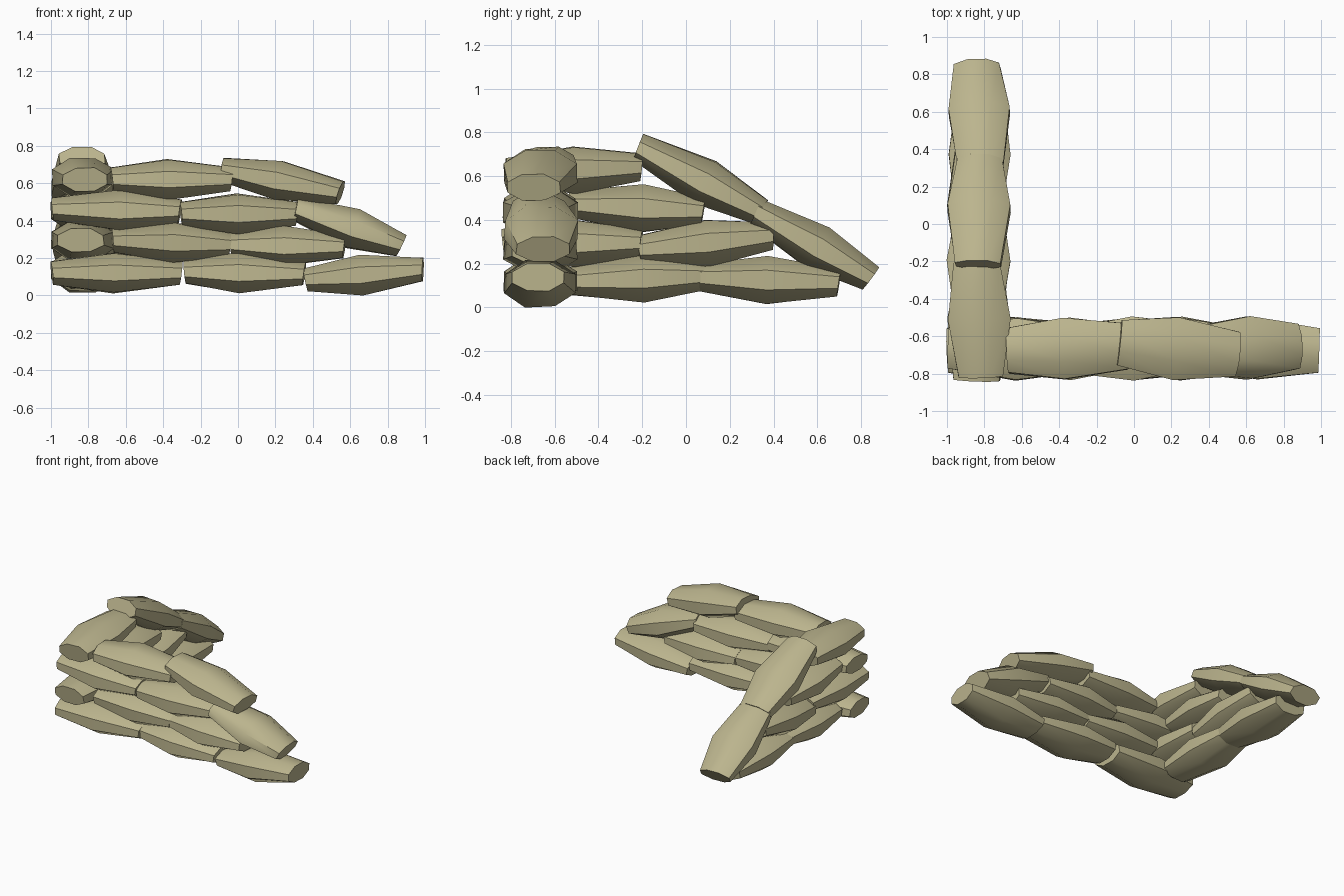
import bpy, bmesh, math, random
from mathutils import Matrix, Vector

if "Cube" in bpy.data.objects:
    bpy.data.objects.remove(bpy.data.objects["Cube"])

random.seed(4)
mat = bpy.data.materials.new("burlap")
mat.diffuse_color = (0.50, 0.46, 0.27, 1)
mat.use_nodes = True
mat.node_tree.nodes["Principled BSDF"].inputs["Base Color"].default_value = mat.diffuse_color
SIDES = 8


# One sandbag: three octagonal rings, fat in the middle, closed by flat ends
def sandbag(name, loc, length=0.65, along_y=False, pitch=0, yaw=0, height=0.215, width=0.335):
    bm = bmesh.new()
    mid = random.uniform(-0.03, 0.03)
    rings = []
    for x, w, h in ((-length / 2, 0.245, 0.125), (mid, width, height), (length / 2, 0.245, 0.125)):
        ring = []
        for i in range(SIDES):
            a = 2 * math.pi * (i + 0.5) / SIDES
            k = 1 / math.cos(math.pi / SIDES)
            j = random.uniform(0.95, 1.03)
            y, z = math.cos(a) * k * w / 2 * j, math.sin(a) * k * h / 2 * j
            ring.append(bm.verts.new((x + (0.12 * z if x > 0.1 else -0.12 * z if x < -0.1 else 0), y, z)))
        rings.append(ring)
    for r0, r1 in zip(rings, rings[1:]):
        for i in range(SIDES):
            n = (i + 1) % SIDES
            bm.faces.new((r0[i], r0[n], r1[n], r1[i]))
    bm.faces.new(rings[0])
    bm.faces.new(rings[-1])
    bmesh.ops.recalc_face_normals(bm, faces=bm.faces)
    turn = math.radians(yaw + (90 if along_y else 0))
    bm.transform(Matrix.Translation(Vector(loc)) @ Matrix.Rotation(turn, 4, 'Z')
                 @ Matrix.Rotation(math.radians(pitch), 4, 'Y'))
    me = bpy.data.meshes.new(name)
    bm.to_mesh(me)
    bm.free()
    me.materials.append(mat)
    ob = bpy.data.objects.new(name, me)
    bpy.context.collection.objects.link(ob)
    bpy.ops.object.select_all(action='DESELECT')
    ob.select_set(True)
    bpy.context.view_layer.objects.active = ob
    bpy.ops.object.shade_smooth_by_angle(angle=math.radians(50))


# Front wall: x, z, length, pitch, yaw
front = [
    (-0.65, 0.12, 0.69, 0, 2), (0.035, 0.12, 0.64, 1, -2), (0.675, 0.11, 0.63, -5, -2),
    (-0.355, 0.28, 0.63, 2, 1), (0.265, 0.265, 0.61, 1, -2),
    (-0.65, 0.455, 0.68, 1, -2), (0.005, 0.435, 0.62, 0, 2), (0.59, 0.365, 0.60, 19, 2),
    (-0.355, 0.62, 0.64, 0, 2), (0.235, 0.61, 0.64, 11, -6),
]
for n, (x, z, l, p, w) in enumerate(front):
    sandbag(f"front_sandbag_{n + 1}", (x, -0.665, z), l, False, p, w)

# Side wall: y, z, length, pitch, yaw
side = [
    (-0.225, 0.13, 0.61, -2, 1), (0.38, 0.125, 0.64, 2, -1),
    (-0.52, 0.295, 0.63, 0, -2), (0.09, 0.295, 0.62, -6, 1),
    (-0.225, 0.455, 0.61, 3, -1),
    (-0.51, 0.63, 0.61, -2, 2), (0.06, 0.585, 0.63, 28, -1), (0.58, 0.285, 0.61, 30, 2),
]
for n, (y, z, l, p, w) in enumerate(side):
    sandbag(f"side_sandbag_{n + 1}", (-0.83, y, z), l, True, p, w)
